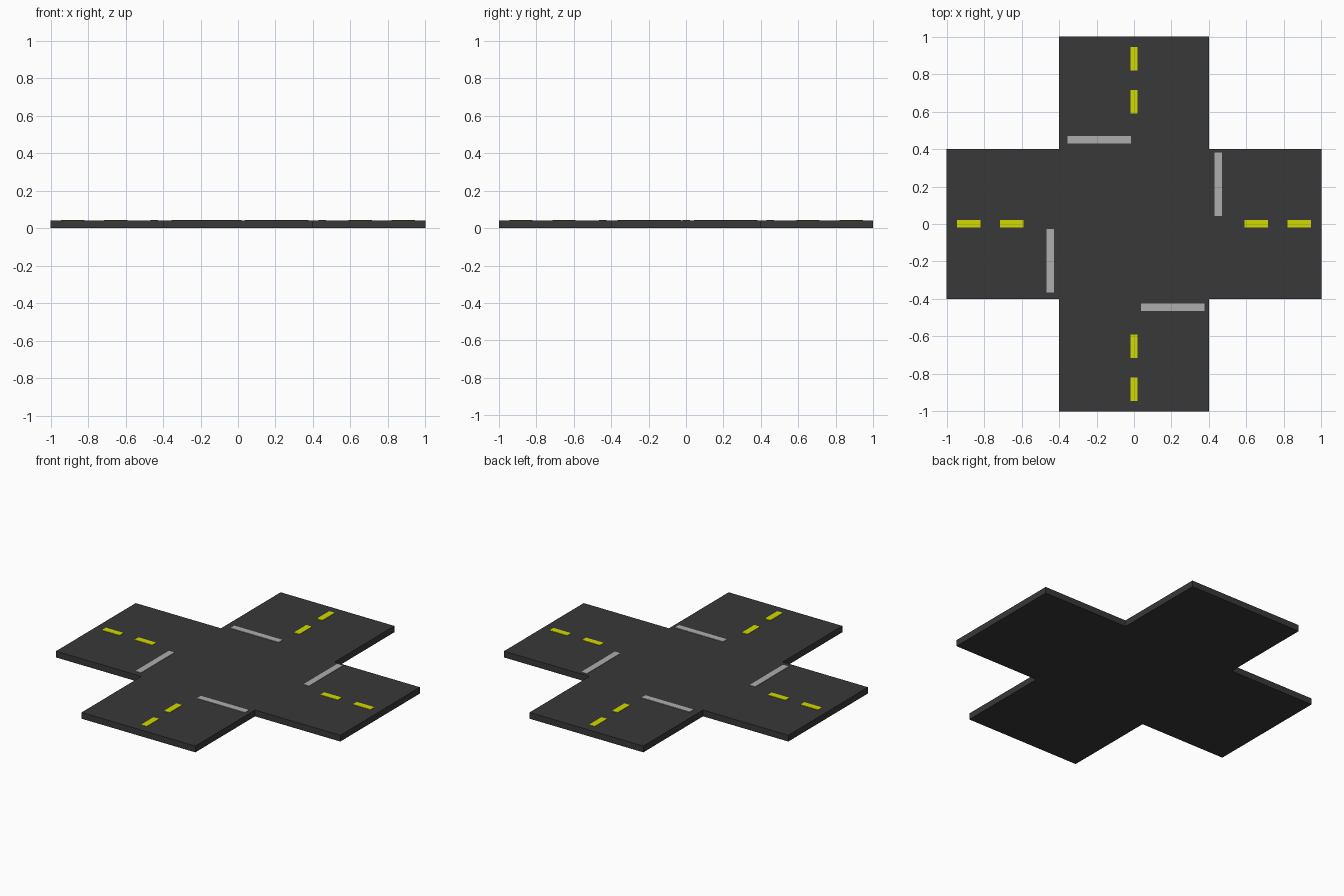
import bpy, bmesh

if "Cube" in bpy.data.objects:
    bpy.data.objects.remove(bpy.data.objects["Cube"])

W = 0.4        # half road width
TOP = 0.04     # road thickness


def material(name, rgb):
    m = bpy.data.materials.new(name)
    m.diffuse_color = (*rgb, 1)
    m.use_nodes = True
    m.node_tree.nodes["Principled BSDF"].inputs["Base Color"].default_value = m.diffuse_color
    return m


asphalt = material("asphalt", (0.04, 0.04, 0.04))
yellow = material("yellow_paint", (0.65, 0.7, 0.0))
white = material("stop_paint", (0.42, 0.42, 0.42))


def prism(name, outline, z0, z1, mat):
    """Extrude a closed outline from z0 to z1."""
    bm = bmesh.new()
    face = bm.faces.new([bm.verts.new((x, y, z0)) for x, y in outline])
    ext = bmesh.ops.extrude_face_region(bm, geom=[face])
    verts = [v for v in ext["geom"] if isinstance(v, bmesh.types.BMVert)]
    bmesh.ops.translate(bm, vec=(0, 0, z1 - z0), verts=verts)
    bmesh.ops.recalc_face_normals(bm, faces=bm.faces)
    me = bpy.data.meshes.new(name)
    bm.to_mesh(me)
    bm.free()
    me.materials.append(mat)
    ob = bpy.data.objects.new(name, me)
    bpy.context.collection.objects.link(ob)
    return ob


def marking(name, x0, x1, y0, y1, mat):
    prism(name, [(x0, y0), (x1, y0), (x1, y1), (x0, y1)], TOP - 0.005, TOP + 0.003, mat)


# Cross-shaped road slab: one arm's three corners turned through four quarters
outline = []
arm = [(1, -W), (1, W), (W, W)]
for _ in range(4):
    outline += arm
    arm = [(-y, x) for x, y in arm]
prism("road_slab", outline, 0, TOP, asphalt)

# Centre line dashes on each arm
for a, b in ((0.59, 0.715), (0.82, 0.945)):
    for s, side in ((1, "positive"), (-1, "negative")):
        lo, hi = sorted((s * a, s * b))
        marking(f"lane_dash_x_{side}", lo, hi, -0.018, 0.022, yellow)
        marking(f"lane_dash_y_{side}", -0.02, 0.02, lo, hi, yellow)

# Stop lines across each incoming lane
marking("stop_line_north", -0.355, -0.015, 0.43, 0.47, white)
marking("stop_line_south", 0.037, 0.375, -0.465, -0.425, white)
marking("stop_line_east", 0.43, 0.47, 0.043, 0.382, white)
marking("stop_line_west", -0.467, -0.427, -0.365, -0.028, white)
